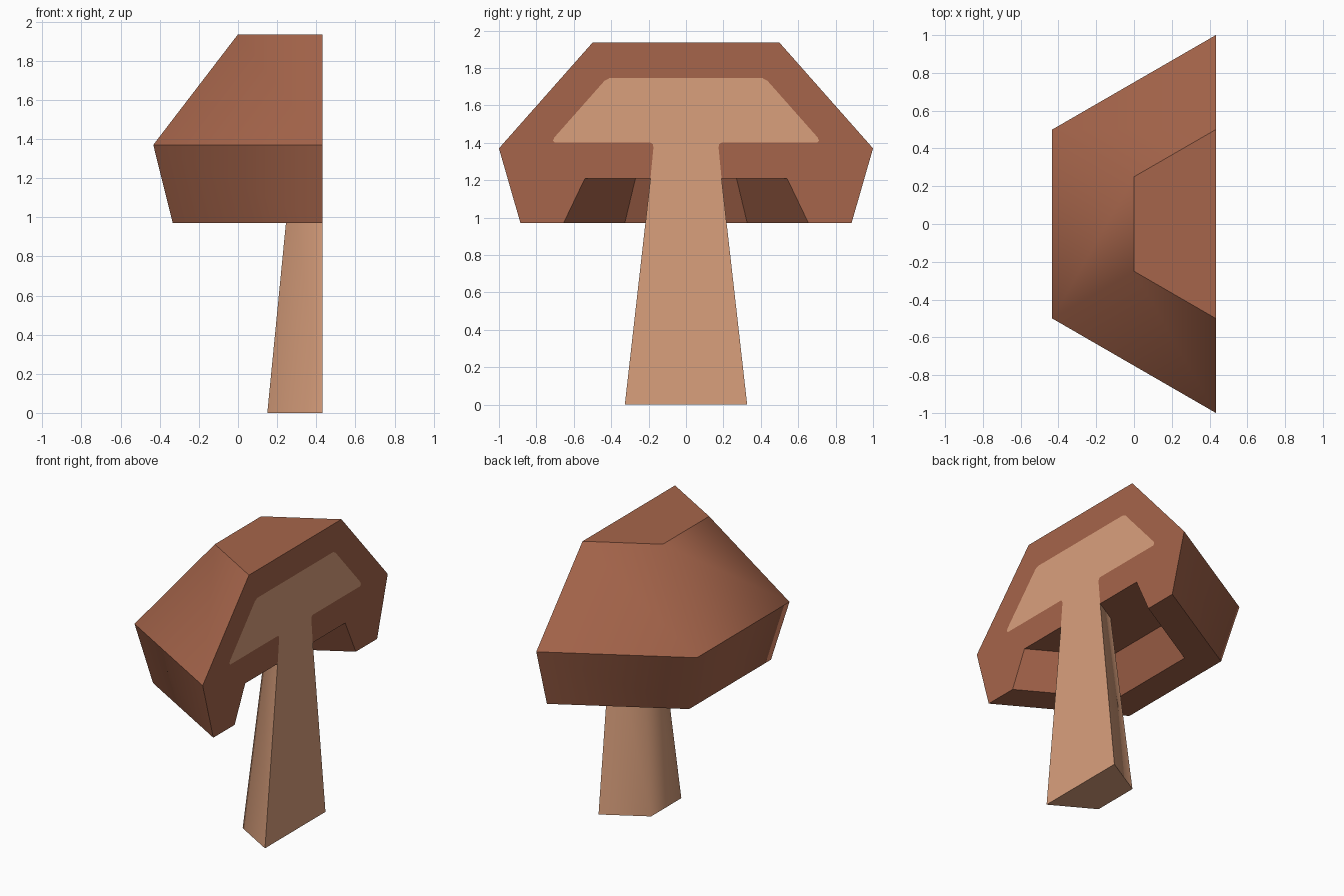
import bpy, bmesh, math

if "Cube" in bpy.data.objects:
    bpy.data.objects.remove(bpy.data.objects["Cube"])

CUT_X = 0.433                       # plane of the flat cut side
ANGLES = [math.radians(a) for a in (90, 150, 210, 270)]


def material(name, rgb):
    m = bpy.data.materials.new(name)
    m.diffuse_color = (*rgb, 1)
    m.use_nodes = True
    m.node_tree.nodes["Principled BSDF"].inputs["Base Color"].default_value = m.diffuse_color
    return m


def half_hex(bm, r, z):
    """Half hexagon ring, counter-clockwise seen from above."""
    return [bm.verts.new((CUT_X + r * math.cos(a), r * math.sin(a), z)) for a in ANGLES]


def mirrored(points):
    return [(-y, z) for y, z in points]


def build(name, profile, section, mat, cap_top=False, cap_bottom=False, flat_bands=()):
    """Half-hexagon lathe of an (r, z) profile, closed by a flat (y, z) section."""
    bm = bmesh.new()
    rings = [half_hex(bm, r, z) for r, z in profile]
    for i, (up, low) in enumerate(zip(rings, rings[1:])):
        for k in range(3):
            f = bm.faces.new((up[k], low[k], low[k + 1], up[k + 1]))
            f.smooth = i not in flat_bands
    if cap_top:
        bm.faces.new(rings[0])
    if cap_bottom:
        bm.faces.new(rings[-1][::-1])
    bm.faces.new([bm.verts.new((CUT_X, y, z)) for y, z in section])
    bmesh.ops.remove_doubles(bm, verts=bm.verts[:], dist=1e-4)
    # keep rings and the cut outline sharp, smooth only around the sides
    for e in bm.edges:
        a, b = (v.co for v in e.verts)
        on_cut = min(a.x, b.x) > CUT_X - 1e-3
        e.smooth = not (abs(a.z - b.z) < 1e-4 or on_cut)
    me = bpy.data.meshes.new(name)
    bm.to_mesh(me)
    bm.free()
    me.materials.append(mat)
    ob = bpy.data.objects.new(name, me)
    bpy.context.collection.objects.link(ob)
    return ob


brown = material("cap brown", (0.381, 0.130, 0.070))
tan = material("flesh tan", (0.700, 0.350, 0.204))

# Profiles from top to bottom: cap with hollow underside, tapering stem
cap_profile = [(0.5, 1.935), (1.0, 1.37), (0.885, 0.97),
               (0.655, 0.97), (0.54, 1.21), (0.19, 1.21)]
stem_profile = [(0.19, 1.21), (0.327, 0.0)]

# Right half of the pale flesh outline on the cut, from stem up to the top
flesh = [(0.19, 1.21), (0.174, 1.375), (0.178, 1.393), (0.19, 1.40),
         (0.70, 1.40), (0.711, 1.41), (0.705, 1.427), (0.435, 1.732), (0.41, 1.745)]

# Cap: outer half outline, mirrored, then back around the flesh
outer = cap_profile[::-1]
cap_section = outer + mirrored(outer)[::-1] + mirrored(flesh)[1:] + flesh[:0:-1]
build("mushroom_cap", cap_profile, cap_section, brown, cap_top=True, flat_bands=(2, 3, 4))

# Stem with the flesh spreading into the cap on the cut side
stem_section = [(-0.327, 0.0), (0.327, 0.0)] + flesh + mirrored(flesh)[::-1]
build("mushroom_stem", stem_profile, stem_section, tan, cap_bottom=True)
